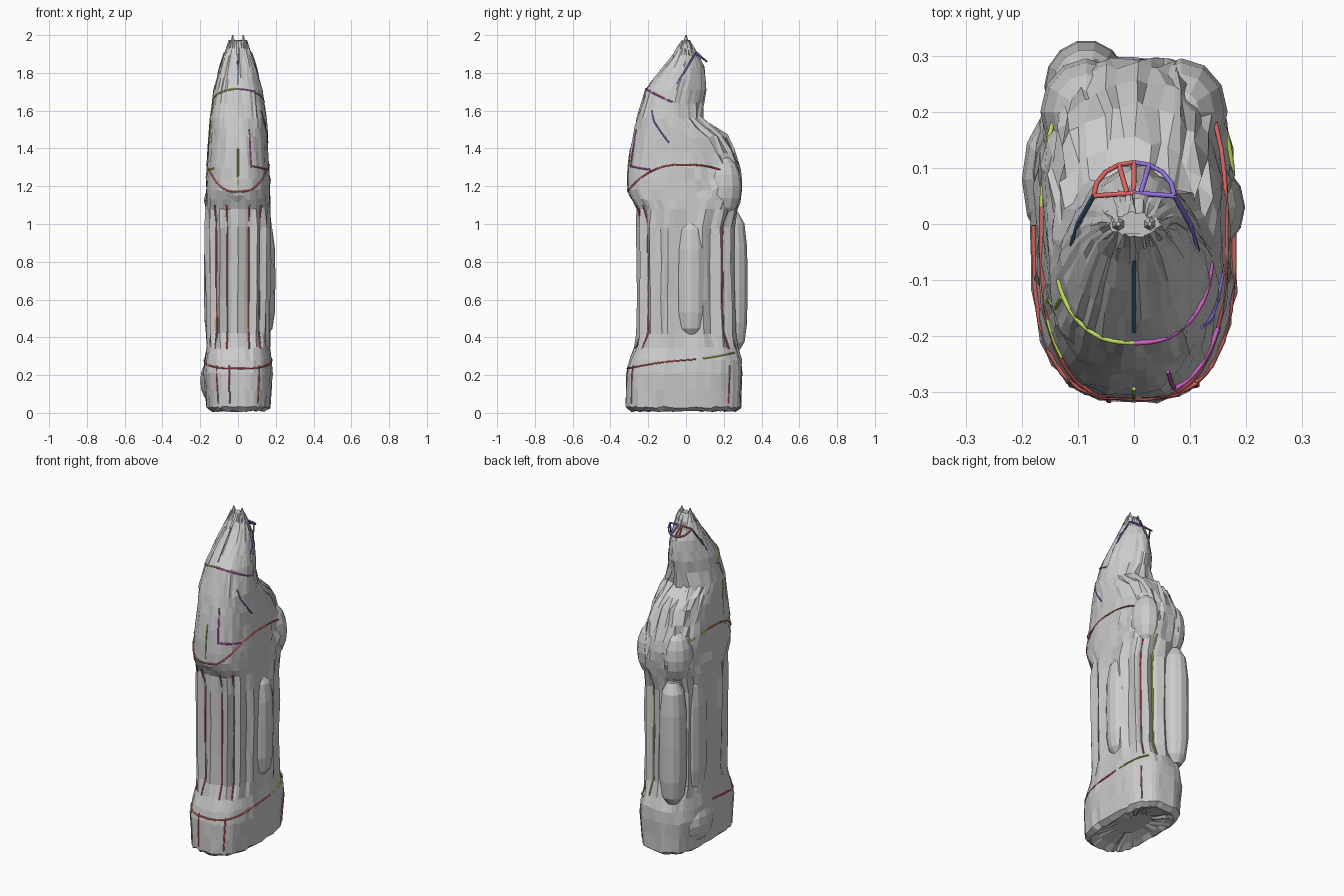
import bpy, bmesh, math, random

if "Cube" in bpy.data.objects:
    bpy.data.objects.remove(bpy.data.objects["Cube"])
random.seed(4)
TAU = math.tau

# body profile: z, half width, front y, back y
SECTIONS = [
    (0.01, 0.14, -0.29, 0.26), (0.03, 0.168, -0.318, 0.29), (0.21, 0.184, -0.316, 0.297),
    (0.28, 0.178, -0.30, 0.295), (0.345, 0.17, -0.275, 0.275), (0.42, 0.173, -0.262, 0.262),
    (0.98, 0.178, -0.265, 0.255), (1.08, 0.174, -0.262, 0.277), (1.18, 0.17, -0.31, 0.298),
    (1.30, 0.165, -0.307, 0.287), (1.38, 0.16, -0.297, 0.255), (1.46, 0.158, -0.283, 0.21),
    (1.56, 0.15, -0.262, 0.085), (1.71, 0.128, -0.215, 0.107), (1.77, 0.11, -0.168, 0.104),
    (1.83, 0.096, -0.12, 0.095), (1.89, 0.076, -0.07, 0.068), (1.97, 0.047, -0.02, 0.02)]


def section(z):
    z = min(max(z, SECTIONS[0][0]), SECTIONS[-1][0])
    for a, b in zip(SECTIONS, SECTIONS[1:]):
        if z <= b[0]:
            t = (z - a[0]) / (b[0] - a[0])
            return [p + (q - p) * t for p, q in zip(a, b)]


def surf(deg, z, out=0.0):
    """Point on the body; 0 = right, 90 = back, 270 = front."""
    z, hx, y0, y1 = section(z)
    a = math.radians(deg)
    c, s = math.cos(a), math.sin(a)
    n = 2.9 if z < 1.1 else max(2.2, 2.9 - 1.6 * (z - 1.1))
    if z > 1.58 and s > 0:      # the head narrows behind the hood
        n = 1.6
    flute = 0.11 * max(0, min(1, (z - 0.32) / 0.1, (1.12 - z) / 0.12))
    k = 1 - flute * (0.5 + 0.5 * math.cos(14 * a)) + out / 0.2
    x = hx * math.copysign(abs(c) ** (2 / n), c)
    y = (y1 - y0) / 2 * math.copysign(abs(s) ** (2 / n), s)
    return (x * k, (y0 + y1) / 2 + y * k, z)


def loft(name, rings):
    bm = bmesh.new()
    vr = [[bm.verts.new(p) for p in r] for r in rings]
    n = len(vr[0])
    for a, b in zip(vr, vr[1:]):
        for i in range(n):
            j = (i + 1) % n
            bm.faces.new((a[i], a[j], b[j], b[i]))
    bm.faces.new(vr[0][::-1])
    bm.faces.new(vr[-1])
    me = bpy.data.meshes.new(name)
    bm.to_mesh(me)
    bm.free()
    ob = bpy.data.objects.new(name, me)
    bpy.context.collection.objects.link(ob)


# main body with a slightly rough, faceted skin and a recessed underside
N = 56
levels = sorted({s[0] for s in SECTIONS} | {0.12, 0.6, 0.8, 1.13, 1.24, 1.51, 1.64, 1.93})
rings = []
for h in levels:
    ring = []
    for i in range(N):
        x, y, z = surf(360 * i / N, h)
        j = 0.011 if y > 0.05 and 1.1 < h < 1.57 else 0.004
        ring.append((x + random.uniform(-j, j), y + random.uniform(-j, j),
                     max(0, z + random.uniform(-j, j) * 1.5)))
    rings.append(ring)
foot = [[(x * k, y * k, h + random.uniform(-.008, .008)) for x, y, _ in rings[0]]
        for k, h in ((0.45, 0.04), (0.8, 0.025))]
loft("body", foot + rings)


def column(name, x, y, rx, ry, z0, z1):
    prof = [(0, .45), (.06, .8), (.2, .97), (.5, 1), (.75, .97), (.92, .8), (1, .4)]
    loft(name, [[(x + rx * k * math.cos(TAU * i / 14), y + ry * k * math.sin(TAU * i / 14),
                  z0 + (z1 - z0) * t) for i in range(14)] for t, k in prof])


def lump(name, loc, size):
    bpy.ops.mesh.primitive_uv_sphere_add(segments=12, ring_count=8, location=loc)
    ob = bpy.context.object
    ob.name, ob.scale = name, size


# vertical bulges around the waist
column("back_column", -0.085, 0.245, 0.075, 0.083, 0.33, 1.06)
column("right_column", 0.12, 0.03, 0.078, 0.085, 0.41, 1.02)
column("left_column", -0.12, 0.09, 0.06, 0.09, 0.36, 1.06)
# soft shoulders, base and belly
for sx in (-1, 1):
    lump("back_shoulder", (sx * 0.085, 0.2, 1.2), (0.082, 0.095, 0.16))
lump("base_bulge", (-0.13, 0.08, 0.17), (0.07, 0.13, 0.12))
lump("front_belly", (0, -0.21, 1.19), (0.13, 0.10, 0.10))

# twin crown points
for sx in (-1, 1):
    bpy.ops.mesh.primitive_cone_add(vertices=6, radius1=0.04, radius2=0.004, depth=0.14,
                                    location=(sx * 0.028, 0, 1.93))
    bpy.context.object.name = "crown_point"

# coloured piping
COLORS = {"red": (0.72, 0.13, 0.12, 1), "lime": (0.5, 0.7, 0.1, 1), "violet": (0.28, 0.17, 0.75, 1),
          "magenta": (0.65, 0.13, 0.6, 1), "blue": (0.05, 0.13, 0.27, 1)}
MATS = {}
for k, c in COLORS.items():
    MATS[k] = bpy.data.materials.new(k)
    MATS[k].diffuse_color = c


def tube(name, color, pts, r=0.0045):
    cu = bpy.data.curves.new(name, 'CURVE')
    cu.dimensions = '3D'
    cu.bevel_depth = r
    cu.bevel_resolution = 1
    cu.use_fill_caps = True
    sp = cu.splines.new('POLY')
    sp.points.add(len(pts) - 1)
    for p, q in zip(sp.points, pts):
        p.co = (*q, 1)
    cu.materials.append(MATS[color])
    bpy.context.collection.objects.link(bpy.data.objects.new(name, cu))


def sin(a):
    return math.sin(math.radians(a))


def band(name, color, a0, a1, zf, n=14):
    tube(name, color, [surf(a, zf(a), 0.001) for a in
                       [a0 + (a1 - a0) * i / n for i in range(n + 1)]])


# base, belt, chest and collar seams
base = lambda a: 0.28 + 0.045 * sin(a)
belt = lambda a: 1.315 - (0.145 if sin(a) < 0 else 0.09) * sin(a) ** 2
chest = lambda a: 1.28 + 0.03 * sin(a) ** 2
collar = lambda a: 1.645 - 0.07 * sin(a)
band("base_seam_front", "red", 180, 365, base)
band("base_seam_back", "lime", 10, 60, base)
band("belt_left", "red", 175, 290, belt)
band("belt_right", "red", 290, 420, belt)
band("belt_back", "lime", 110, 175, belt)
band("chest_seam_right", "magenta", 290, 330, chest)
band("chest_seam_left", "lime", 200, 225, chest)
band("collar_left", "lime", 190, 270, collar)
band("collar_right", "magenta", 270, 360, collar)

# vertical seams on the waist, base and chest
for a, c in ((231, "red"), (257, "red"), (283, "red"), (308, "red"), (51, "red"),
             (77, "lime"), (128, "red")):
    tube("waist_seam", c, [surf(a, 0.34 + 0.76 * i / 8, 0.001) for i in range(9)], 0.004)
for a in (240, 262, 300, 45):
    tube("base_rib", "red", [surf(a, 0.05 + 0.2 * i / 4) for i in range(5)], 0.004)
for a, c, z0, z1 in ((270, "lime", 1.2, 1.4), (290, "magenta", 1.3, 1.5),
                     (270, "blue", 1.74, 1.9), (200, "lime", 1.3, 1.65)):
    tube("chest_seam", c, [surf(a, z0 + (z1 - z0) * i / 5) for i in range(6)], 0.004)
tube("side_seam", "violet", [surf(325 + 25 * t, 1.6 - 0.17 * t, 0.001)
                             for t in (0, 0.33, 0.66, 1)], 0.004)

# head frame: half ring, spokes and side stays
for sx, c, stay in ((-1, "red", "blue"), (1, "violet", "violet")):
    rim = [(sx * 0.072 * math.cos(math.radians(t)), 0.05 + 0.06 * sin(t), 1.905 - 0.045 * sin(t))
           for t in (0, 22, 45, 68, 90)]
    tube("head_rim", c, rim)
    tube("head_spoke", c, [(0, 0.055, 1.91), rim[0]])
    tube("head_diagonal", c, [(sx * 0.012, 0.055, 1.91), rim[3]])
    tube("head_stay", stay, [rim[0], (sx * 0.1, 0.0, 1.82), (sx * 0.122, -0.08, 1.69)])
tube("head_ridge", "red", [(0, 0.03, 1.915), (0, 0.11, 1.86)])

for m in bpy.data.materials:
    if m.users and not m.is_grease_pencil:
        m.use_nodes = True
        m.node_tree.nodes["Principled BSDF"].inputs["Base Color"].default_value = m.diffuse_color
